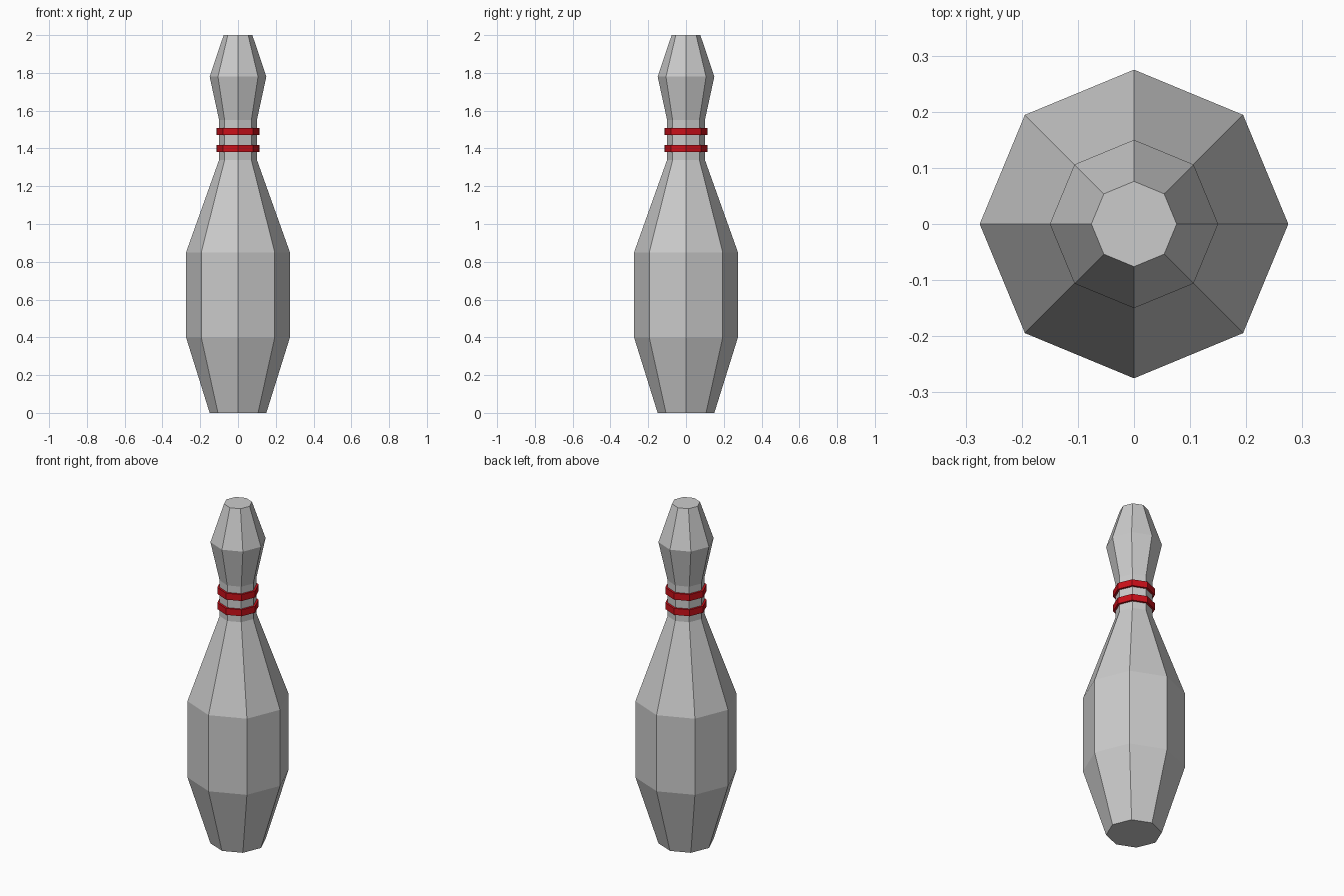
import bpy, bmesh
from math import cos, sin, tau

if "Cube" in bpy.data.objects:
    bpy.data.objects.remove(bpy.data.objects["Cube"])

SIDES = 8


def lathe(name, profile, material=None):
    """Stack octagonal rings (radius, z), bridge them and cap both ends."""
    bm = bmesh.new()
    rings = [[bm.verts.new((r * cos(tau * i / SIDES), r * sin(tau * i / SIDES), z))
              for i in range(SIDES)] for r, z in profile]
    for low, high in zip(rings, rings[1:]):
        for i in range(SIDES):
            j = (i + 1) % SIDES
            bm.faces.new((low[i], low[j], high[j], high[i]))
    bm.faces.new(rings[0][::-1])
    bm.faces.new(rings[-1])
    mesh = bpy.data.meshes.new(name)
    bm.to_mesh(mesh)
    bm.free()
    if material:
        mesh.materials.append(material)
    obj = bpy.data.objects.new(name, mesh)
    bpy.context.collection.objects.link(obj)
    return obj


red = bpy.data.materials.new("red")
red.diffuse_color = (0.6, 0.005, 0.01, 1)
red.use_nodes = True
red.node_tree.nodes["Principled BSDF"].inputs["Base Color"].default_value = red.diffuse_color

# Pin body: base, belly, neck and head
lathe("pin_body", [(0.15, 0), (0.275, 0.40), (0.275, 0.85), (0.10, 1.34),
                   (0.10, 1.55), (0.15, 1.78), (0.076, 2.0)])

# Red neck stripes
for name, z in (("lower_stripe", 1.40), ("upper_stripe", 1.49)):
    lathe(name, [(0.1125, z - 0.019), (0.1125, z + 0.019)], red)
